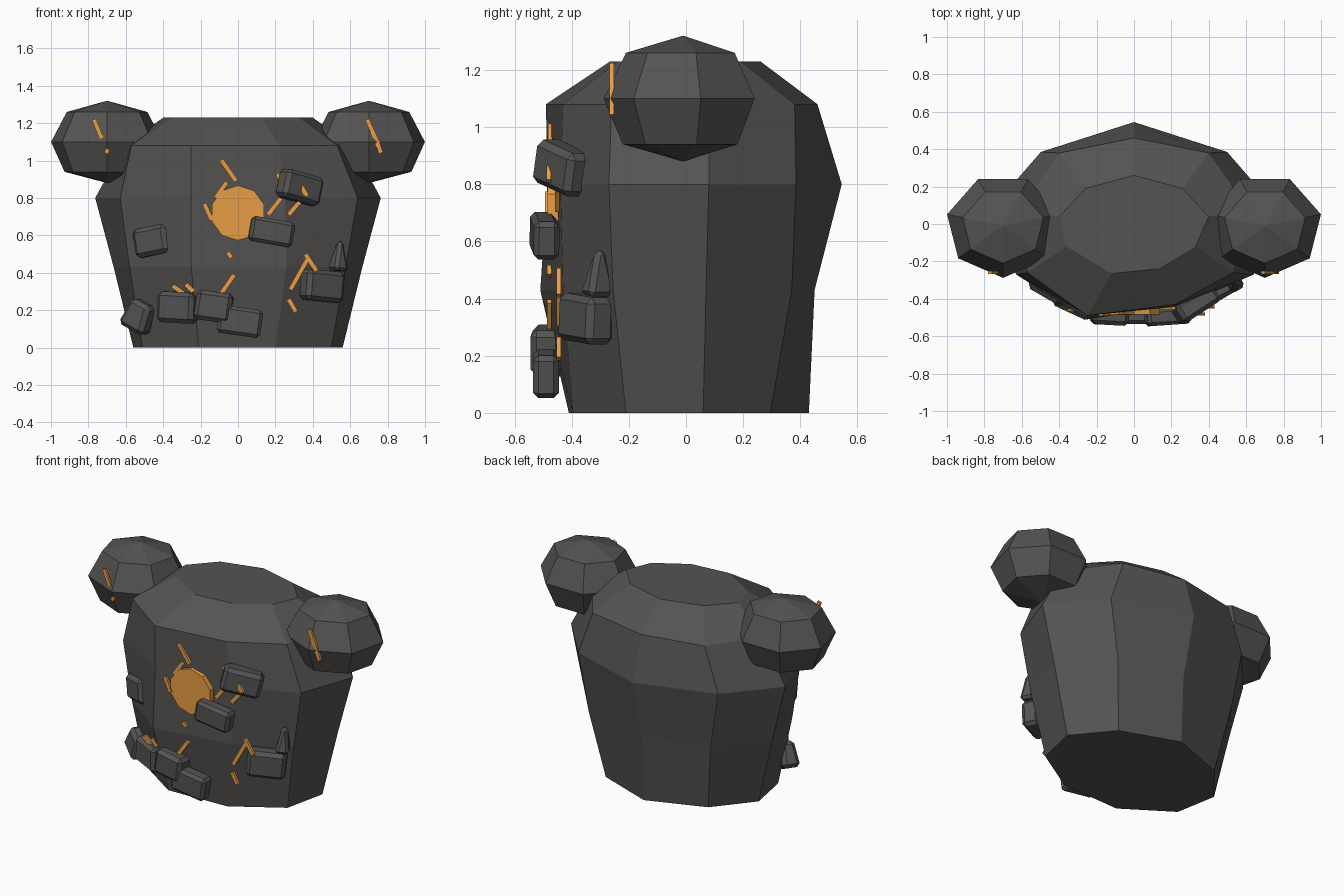
import bpy, bmesh, math
from mathutils import Vector, Matrix

if "Cube" in bpy.data.objects:
    bpy.data.objects.remove(bpy.data.objects["Cube"])


def material(name, rgb):
    m = bpy.data.materials.new(name)
    m.diffuse_color = (*rgb, 1)
    m.use_nodes = True
    m.node_tree.nodes["Principled BSDF"].inputs["Base Color"].default_value = m.diffuse_color
    return m


ROCK = material("dark rock", (0.090, 0.087, 0.084))
STONE = material("grey stone", (0.088, 0.087, 0.086))
GLOW = material("glowing orange", (0.80, 0.34, 0.06))


def finish(bm, name, mat):
    bmesh.ops.recalc_face_normals(bm, faces=bm.faces)
    me = bpy.data.meshes.new(name)
    bm.to_mesh(me)
    bm.free()
    me.materials.append(mat)
    ob = bpy.data.objects.new(name, me)
    bpy.context.collection.objects.link(ob)
    return ob


def loft(bm, rings):
    loops = [[bm.verts.new(p) for p in ring] for ring in rings]
    for a, b in zip(loops, loops[1:]):
        for i in range(len(a)):
            j = (i + 1) % len(a)
            bm.faces.new((a[i], a[j], b[j], b[i]))
    return loops


# Torso: nine-sided rings, back vertex first
# z, x radius, y of: back, rear corner, side, front side, front left, front right;
# then x of: front side left, front left, front right, front side right
TORSO = [
    (0.00, 0.568, 0.43, 0.295, 0.06, -0.21, -0.41, -0.395, -0.51, -0.21, 0.20, 0.50),
    (0.43, 0.675, 0.45, 0.37, 0.07, -0.255, -0.51, -0.43, -0.58, -0.25, 0.26, 0.575),
    (0.80, 0.775, 0.545, 0.385, 0.08, -0.27, -0.485, -0.44, -0.63, -0.25, 0.25, 0.64),
    (1.08, 0.62, 0.46, 0.38, 0.08, -0.26, -0.49, -0.43, -0.57, -0.25, 0.22, 0.53),
    (1.23, 0.405, 0.26, 0.19, 0.04, -0.12, -0.265, -0.24, -0.36, -0.12, 0.13, 0.33),
]


def torso_ring(row):
    z, rx, back, rear, side, fside, fl, fr, *front_x = row
    ys = [back, rear, side, fside, fr, fl, fside, side, rear]
    xs = [rx * math.cos(math.radians(90 - 40 * i)) for i in range(9)]
    xs[3:7] = front_x[::-1]
    return [(x, y, z) for x, y in zip(xs, ys)]


bm = bmesh.new()
loops = loft(bm, [torso_ring(r) for r in TORSO])
bm.faces.new(loops[0])
bm.faces.new(loops[-1])
finish(bm, "torso", ROCK)

# Shoulder boulders: seven-sided balls with pointed poles
for side, name in ((-1, "left_shoulder"), (1, "right_shoulder")):
    bm = bmesh.new()
    rings = []
    for z, k in ((0.94, 0.76), (1.10, 1.0), (1.26, 0.72)):
        rings.append([(side * (0.70 + 0.307 * k * math.sin(i * math.tau / 7)),
                       -0.01 - 0.278 * k * math.cos(i * math.tau / 7), z)
                      for i in range(7)])
    loops = loft(bm, rings)
    for loop, z in ((loops[0], 0.88), (loops[-1], 1.32)):
        pole = bm.verts.new((side * 0.70, -0.01, z))
        for i in range(7):
            bm.faces.new((loop[i], loop[(i + 1) % 7], pole))
    finish(bm, name, ROCK)


# Stones: chamfered blocks set into the front; yaw follows the body
def stone(i, x, y, z, w, h, roll, yaw, taper=1.0, d=0.11):
    bm = bmesh.new()
    bmesh.ops.create_cube(bm, size=1)
    for v in bm.verts:
        if v.co.z > 0:
            v.co.x *= taper
            v.co.y *= taper
    bmesh.ops.scale(bm, vec=(w, d, h), verts=bm.verts)
    bmesh.ops.bevel(bm, geom=bm.edges[:], offset=min(w, d) * 0.2, segments=1,
                    affect='EDGES', profile=0.5)
    rot = (Matrix.Rotation(math.radians(yaw), 4, 'Z')
           @ Matrix.Rotation(math.radians(roll), 4, 'Y'))
    bmesh.ops.transform(bm, matrix=Matrix.Translation((x, y, z)) @ rot,
                        verts=bm.verts)
    finish(bm, f"stone_{i}", STONE)


STONES = [
    (0.33, -0.43, 0.857, 0.24, 0.155, 14, 33),
    (0.18, -0.495, 0.62, 0.235, 0.135, 10, 4, 1.0, 0.09),
    (-0.45, -0.345, 0.57, 0.205, 0.155, -10, -30),
    (0.54, -0.305, 0.49, 0.085, 0.16, 6, 30, 0.35),
    (0.45, -0.35, 0.33, 0.23, 0.165, 5, 30),
    (0.01, -0.49, 0.14, 0.235, 0.15, 8, 0, 1.0, 0.09),
    (-0.13, -0.485, 0.22, 0.195, 0.16, 8, -3),
    (-0.32, -0.425, 0.215, 0.215, 0.165, 3, -25),
    (-0.53, -0.265, 0.17, 0.17, 0.16, 25, -35, 0.75),
]
for i, s in enumerate(STONES):
    stone(i + 1, *s)

# Glowing core: ten-sided disc almost flush with the chest
bm = bmesh.new()
bmesh.ops.create_cone(bm, cap_ends=True, segments=10, radius1=0.147,
                      radius2=0.147, depth=0.04,
                      matrix=Matrix.Translation((0, -0.465, 0.72))
                      @ Matrix.Rotation(math.pi / 2, 4, 'X'))
finish(bm, "glowing_core", GLOW)


# Glowing cracks: thin upright bars, each at a fixed depth
def crack(bm, x1, z1, x2, z2, y):
    a, b = Vector((x1, y, z1)), Vector((x2, y, z2))
    d = b - a
    mat = (Matrix.Translation((a + b) / 2)
           @ Matrix.Rotation(math.atan2(d.x, d.z), 4, 'Y')
           @ Matrix.Diagonal((0.024, 0.016, d.length, 1)))
    bmesh.ops.create_cube(bm, size=1, matrix=mat)


CHEST_CRACKS = [
    (-0.09, 1.005, -0.01, 0.89, -0.475), (-0.06, 0.885, -0.12, 0.80, -0.478),
    (-0.18, 0.77, -0.14, 0.68, -0.485), (0.16, 0.71, 0.23, 0.80, -0.45),
    (0.21, 0.93, 0.24, 0.88, -0.45), (0.27, 0.71, 0.33, 0.78, -0.45),
    (0.34, 0.86, 0.37, 0.81, -0.48), (0.36, 0.50, 0.42, 0.41, -0.445),
    (0.37, 0.47, 0.28, 0.31, -0.445), (0.27, 0.26, 0.31, 0.19, -0.445),
    (-0.055, 0.51, -0.035, 0.48, -0.478), (-0.02, 0.39, -0.09, 0.29, -0.478),
    (-0.35, 0.33, -0.29, 0.29, -0.46), (-0.24, 0.30, -0.28, 0.34, -0.475),
]
SHOULDER_CRACKS = [
    (-0.77, 1.22, -0.73, 1.12, -0.26), (-0.71, 1.055, -0.69, 1.045, -0.27),
    (0.69, 1.22, 0.74, 1.11, -0.26), (0.74, 1.11, 0.765, 1.04, -0.26),
]
for name, rows in (("chest_cracks", CHEST_CRACKS),
                   ("shoulder_cracks", SHOULDER_CRACKS)):
    bm = bmesh.new()
    for r in rows:
        crack(bm, *r)
    finish(bm, name, GLOW)
